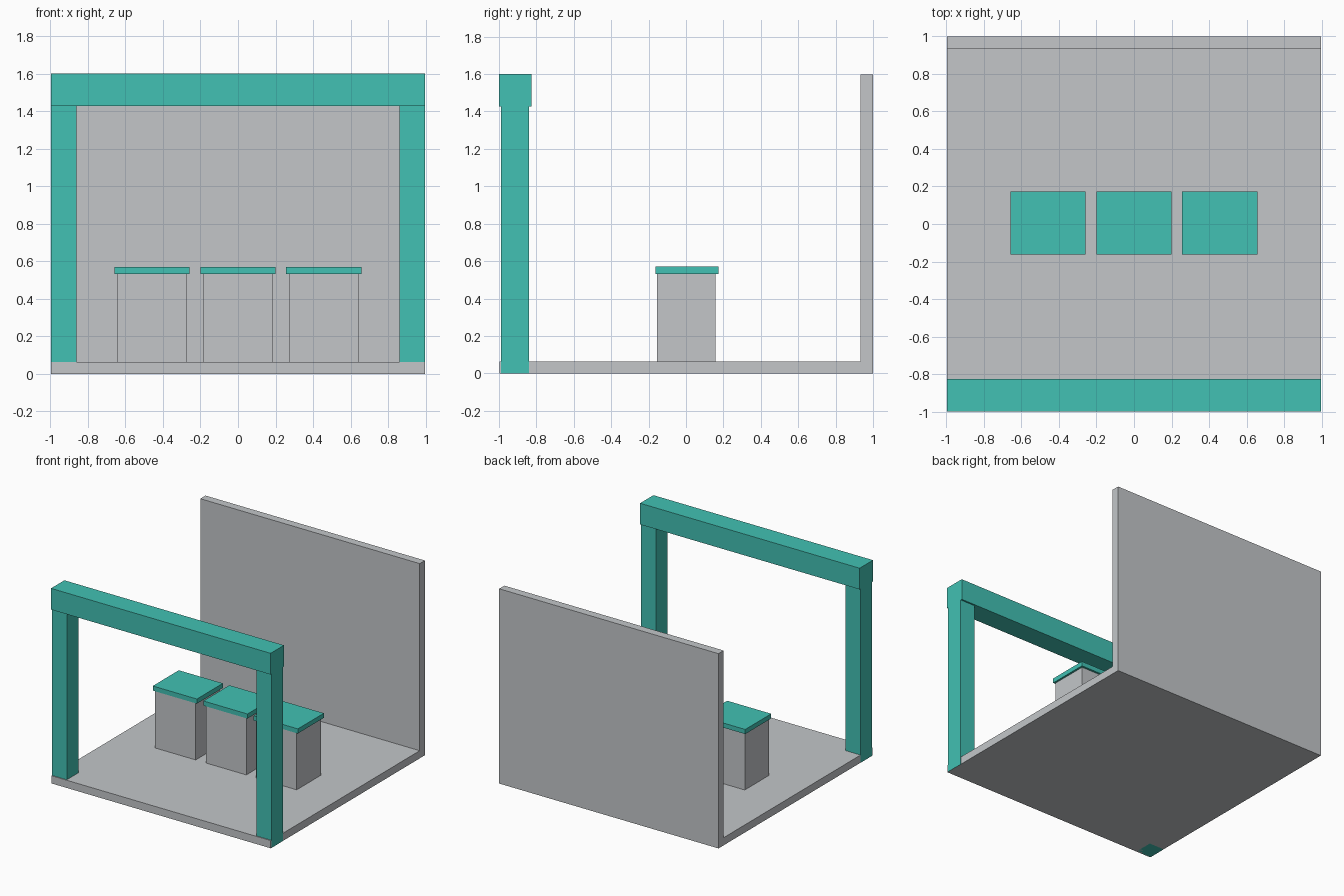
import bpy, bmesh

if "Cube" in bpy.data.objects:
    bpy.data.objects.remove(bpy.data.objects["Cube"])


def material(name, rgb):
    m = bpy.data.materials.new(name)
    m.diffuse_color = (*rgb, 1)
    m.use_nodes = True
    m.node_tree.nodes["Principled BSDF"].inputs["Base Color"].default_value = m.diffuse_color
    return m


GREY = material("light_grey", (0.546, 0.565, 0.584))
TEAL = material("teal", (0.054, 0.533, 0.451))


def extrude_x(name, profile, x0, x1, mat):
    """Extrude a closed (y, z) profile from x0 to x1."""
    bm = bmesh.new()
    face = bm.faces.new([bm.verts.new((x0, y, z)) for y, z in profile])
    new = bmesh.ops.extrude_face_region(bm, geom=[face])["geom"]
    verts = [v for v in new if isinstance(v, bmesh.types.BMVert)]
    bmesh.ops.translate(bm, verts=verts, vec=(x1 - x0, 0, 0))
    bmesh.ops.recalc_face_normals(bm, faces=bm.faces[:])
    mesh = bpy.data.meshes.new(name)
    bm.to_mesh(mesh)
    bm.free()
    mesh.materials.append(mat)
    obj = bpy.data.objects.new(name, mesh)
    bpy.context.collection.objects.link(obj)
    return obj


def box(name, x, y, z, mat):
    profile = [(y[0], z[0]), (y[1], z[0]), (y[1], z[1]), (y[0], z[1])]
    return extrude_x(name, profile, x[0], x[1], mat)


HALF = 0.995

# Floor and back wall as one L-shaped slab
extrude_x("floor_and_back_wall",
          [(-0.997, 0), (1, 0), (1, 1.597), (0.933, 1.597), (0.933, 0.063), (-0.997, 0.063)],
          -HALF, HALF, GREY)

# Front gateway: two posts and a beam
for side, x in (("left", (-HALF - 0.001, -0.86)), ("right", (0.86, HALF + 0.001))):
    box(side + "_post", x, (-0.99, -0.84), (0, 1.426), TEAL)
box("top_beam", (-HALF - 0.001, HALF + 0.001), (-1, -0.827), (1.426, 1.6), TEAL)

# Row of three pedestals with overhanging tops
for name, cx in (("left", -0.459), ("middle", 0), ("right", 0.457)):
    box(name + "_pedestal", (cx - 0.184, cx + 0.184), (-0.155, 0.157), (0.063, 0.532), GREY)
    box(name + "_pedestal_top", (cx - 0.2, cx + 0.2), (-0.163, 0.174), (0.532, 0.57), TEAL)
